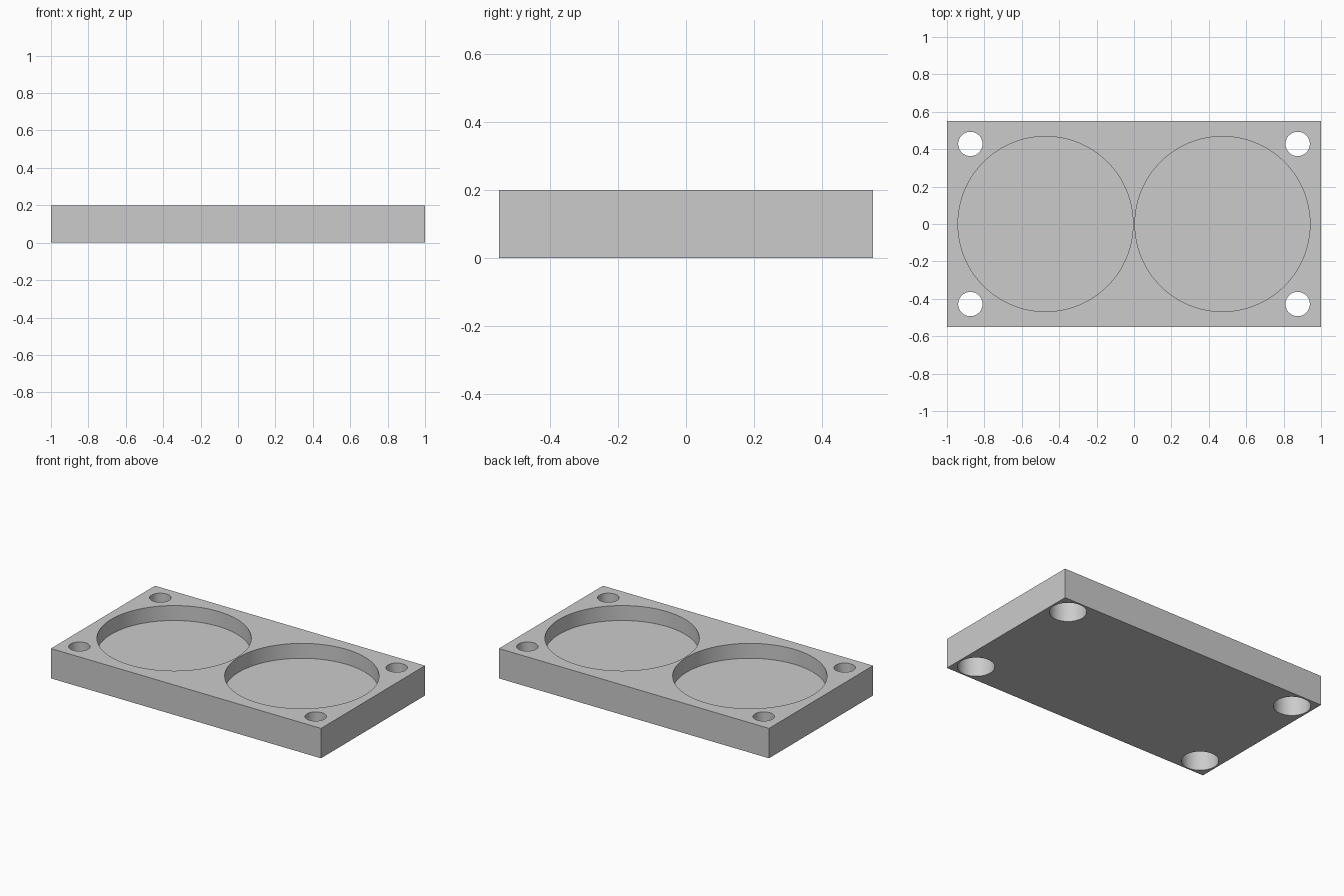
import bpy
import math

cube = bpy.data.objects.get("Cube")
if cube:
    bpy.data.objects.remove(cube, do_unlink=True)

LENGTH, WIDTH, HEIGHT = 2.0, 1.1, 0.2
POCKET_X, POCKET_R, POCKET_FLOOR = 0.473, 0.468, 0.1
HOLE_X, HOLE_Y = 0.875, 0.428
HOLE_R, BORE_R, BORE_DEPTH = 0.065, 0.112, 0.135
OVERSHOOT = 0.1

grey = bpy.data.materials.new("plain grey")
grey.use_nodes = True
colour = (0.6, 0.6, 0.6, 1)
grey.diffuse_color = colour
grey.node_tree.nodes["Principled BSDF"].inputs["Base Color"].default_value = colour


def cutter(name, x, y, radius, bottom, top, sides):
    """Upright cylinder used to cut the plate."""
    bpy.ops.mesh.primitive_cylinder_add(
        vertices=sides, radius=radius, depth=top - bottom,
        location=(x, y, (top + bottom) / 2))
    obj = bpy.context.object
    obj.name = name
    obj.hide_render = True
    obj.data.materials.append(grey)
    return obj


# Rectangular plate
bpy.ops.mesh.primitive_cube_add(size=1, location=(0, 0, HEIGHT / 2))
plate = bpy.context.object
plate.name = "plate"
plate.scale = (LENGTH, WIDTH, HEIGHT)
bpy.ops.object.transform_apply(location=True, rotation=False, scale=True)
plate.data.materials.append(grey)

# Round pockets, and corner screw holes with wide bores underneath
cutters = []
for sx in (-1, 1):
    cutters.append(cutter("pocket_cutter", sx * POCKET_X, 0, POCKET_R,
                          POCKET_FLOOR, HEIGHT + OVERSHOOT, 128))
    for sy in (-1, 1):
        x, y = sx * HOLE_X, sy * HOLE_Y
        cutters.append(cutter("bore_cutter", x, y, BORE_R,
                              -OVERSHOOT, BORE_DEPTH, 64))
        cutters.append(cutter("hole_cutter", x, y, HOLE_R,
                              -OVERSHOOT, HEIGHT + OVERSHOOT, 64))

# Cut, then discard the cutters
bpy.ops.object.select_all(action='DESELECT')
plate.select_set(True)
bpy.context.view_layer.objects.active = plate
for tool in cutters:
    mod = plate.modifiers.new("cut", 'BOOLEAN')
    mod.operation = 'DIFFERENCE'
    mod.solver = 'EXACT'
    mod.object = tool
    bpy.ops.object.modifier_apply(modifier=mod.name)
for tool in cutters:
    bpy.data.objects.remove(tool, do_unlink=True)

bpy.ops.object.shade_smooth_by_angle(angle=math.radians(30))
